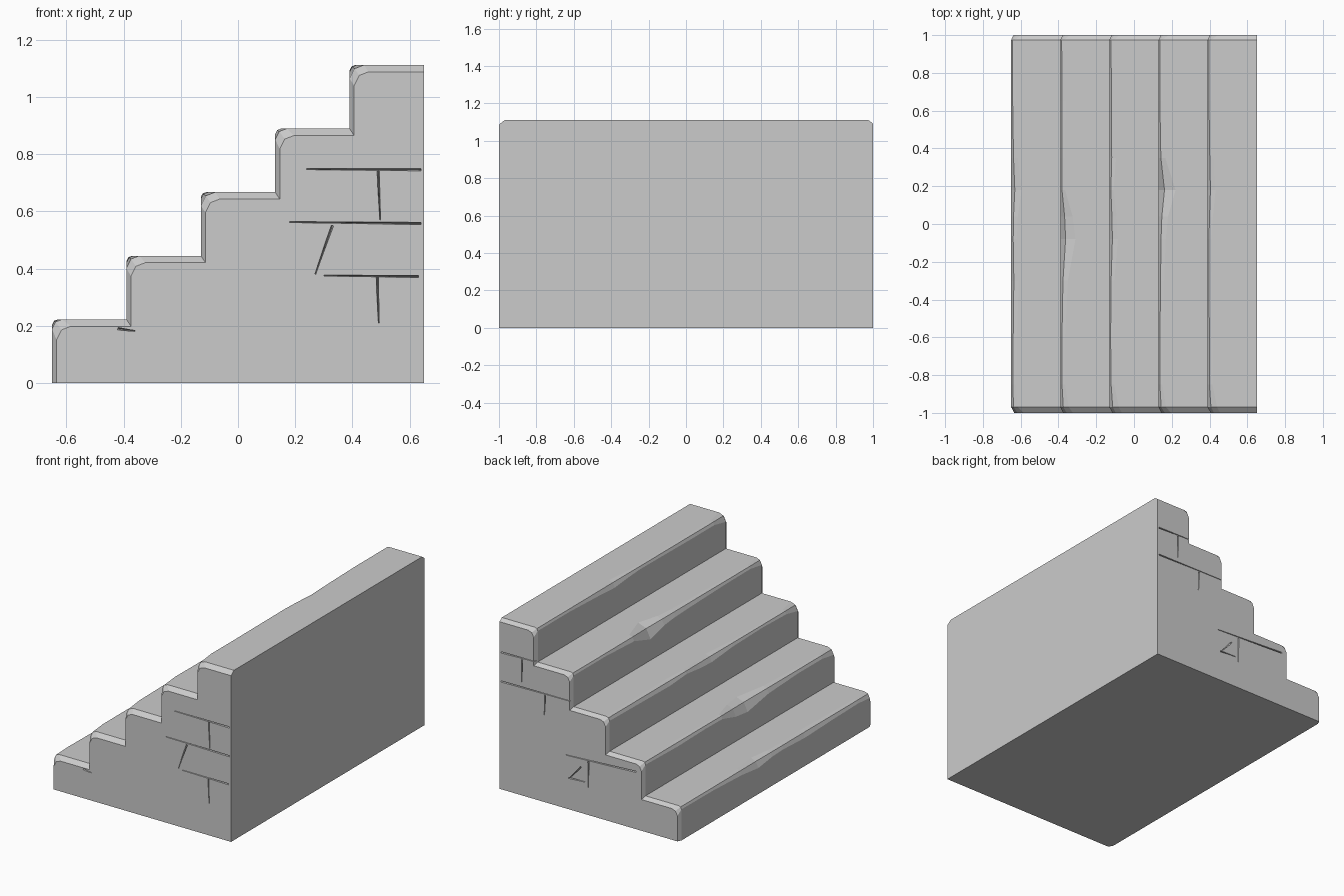
import bpy, bmesh
from mathutils import Vector

if "Cube" in bpy.data.objects:
    bpy.data.objects.remove(bpy.data.objects["Cube"])

STEPS, RUN, RISE, X0, X1 = 5, 0.26, 0.2222, -0.65, 0.65

# Stations across the width, and how far each step's nosing is worn there
YS = [-0.97, -0.85, -0.6, -0.3, -0.08, 0.04, 0.18, 0.35, 0.65, 0.975]
WEAR = [
    [.035, .025, .030, .040, .030, .035, .055, .035, .022, .020],
    [.045, .025, .025, .040, .080, .065, .025, .022, .028, .020],
    [.050, .025, .018, .025, .045, .038, .022, .035, .030, .025],
    [.040, .020, .022, .030, .038, .050, .090, .035, .020, .020],
    [.050, .025, .025, .022, .020, .028, .042, .032, .020, .020],
]


def section(y, wear, inset=0.0, drop=0.0):
    """One stair profile at a given y; inset/drop shrink it at the ends."""
    pts = []
    for i in range(STEPS):
        x, top = X0 + RUN * i + inset, RISE * (i + 1) - drop
        d = wear[i]
        pts.append((x, y, max(0, RISE * i - drop)))
        pts.append((x, y, top - d * 0.95))
        pts.append((x + d * 0.35, y, top - d * 0.25))
        pts.append((x + d, y, top))
    pts += [(X1, y, RISE * STEPS - drop), (X1, y, 0)]
    return pts


# Stair body: profiles lofted from end to end
rows = [section(-1, [.05] * STEPS, .016, .024)]
rows += [section(y, [w[k] for w in WEAR]) for k, y in enumerate(YS)]
rows += [section(1, [.04] * STEPS, .012, .018)]
bm = bmesh.new()
rings = [[bm.verts.new(p) for p in r] for r in rows]
n = len(rings[0])
for a, b in zip(rings, rings[1:]):
    for j in range(n):
        k = (j + 1) % n
        bm.faces.new((a[j], a[k], b[k], b[j]))
bm.faces.new(rings[0])
bm.faces.new(rings[-1])
bmesh.ops.triangulate(bm, faces=[f for f in bm.faces if len(f.verts) == 4])
bmesh.ops.recalc_face_normals(bm, faces=bm.faces[:])
mesh = bpy.data.meshes.new("stone_stairs")
bm.to_mesh(mesh)
bm.free()
stairs = bpy.data.objects.new("stone_stairs", mesh)
bpy.context.collection.objects.link(stairs)

# Mortar cracks on the two ends: (x, z) start, (x, z) end
FRONT = [
    ((.64, .745), (.24, .747)), ((.64, .557), (.18, .562)),
    ((.63, .372), (.30, .375)), ((.49, .74), (.497, .57)),
    ((.33, .55), (.27, .38)), ((.487, .37), (.492, .21)),
    ((-.42, .19), (-.36, .182)),
]
BACK = [
    ((.64, .895), (.38, .90)), ((.64, .705), (.14, .71)),
    ((.486, .89), (.49, .74)), ((.32, .70), (.325, .57)),
    ((-.34, .375), (.17, .35)), ((.007, .35), (.007, .18)),
    ((.06, .30), (.14, .21)), ((.15, .205), (.03, .21)),
]


def crack(bm, side, p, q, width=0.012, depth=0.022):
    """V-shaped wedge, wide at p and narrow at q."""
    p, q = Vector(p), Vector(q)
    d = (q - p).normalized()
    perp = Vector((-d.y, d.x))
    v = []
    for c, w in ((p, width / 2), (q, width / 5)):
        for off, y in ((w, 1.01), (-w, 1.01), (0, 1 - depth)):
            e = c + perp * off
            v.append(bm.verts.new((e.x, side * y, e.y)))
    for f in ((0, 1, 2), (5, 4, 3), (0, 3, 4, 1), (1, 4, 5, 2), (2, 5, 3, 0)):
        bm.faces.new([v[i] for i in f])


bm = bmesh.new()
for side, cracks in ((-1, FRONT), (1, BACK)):
    for p, q in cracks:
        crack(bm, side, p, q)
bmesh.ops.recalc_face_normals(bm, faces=bm.faces[:])
cut_mesh = bpy.data.meshes.new("crack_cutter")
bm.to_mesh(cut_mesh)
bm.free()
cutter = bpy.data.objects.new("crack_cutter", cut_mesh)
bpy.context.collection.objects.link(cutter)
cutter.hide_render = True

# Carve the cracks and remove the cutter
mod = stairs.modifiers.new("cracks", 'BOOLEAN')
mod.operation, mod.object, mod.solver = 'DIFFERENCE', cutter, 'EXACT'
mod.use_self = True
bpy.context.view_layer.objects.active = stairs
stairs.select_set(True)
bpy.ops.object.modifier_apply(modifier=mod.name)
bpy.data.objects.remove(cutter)
